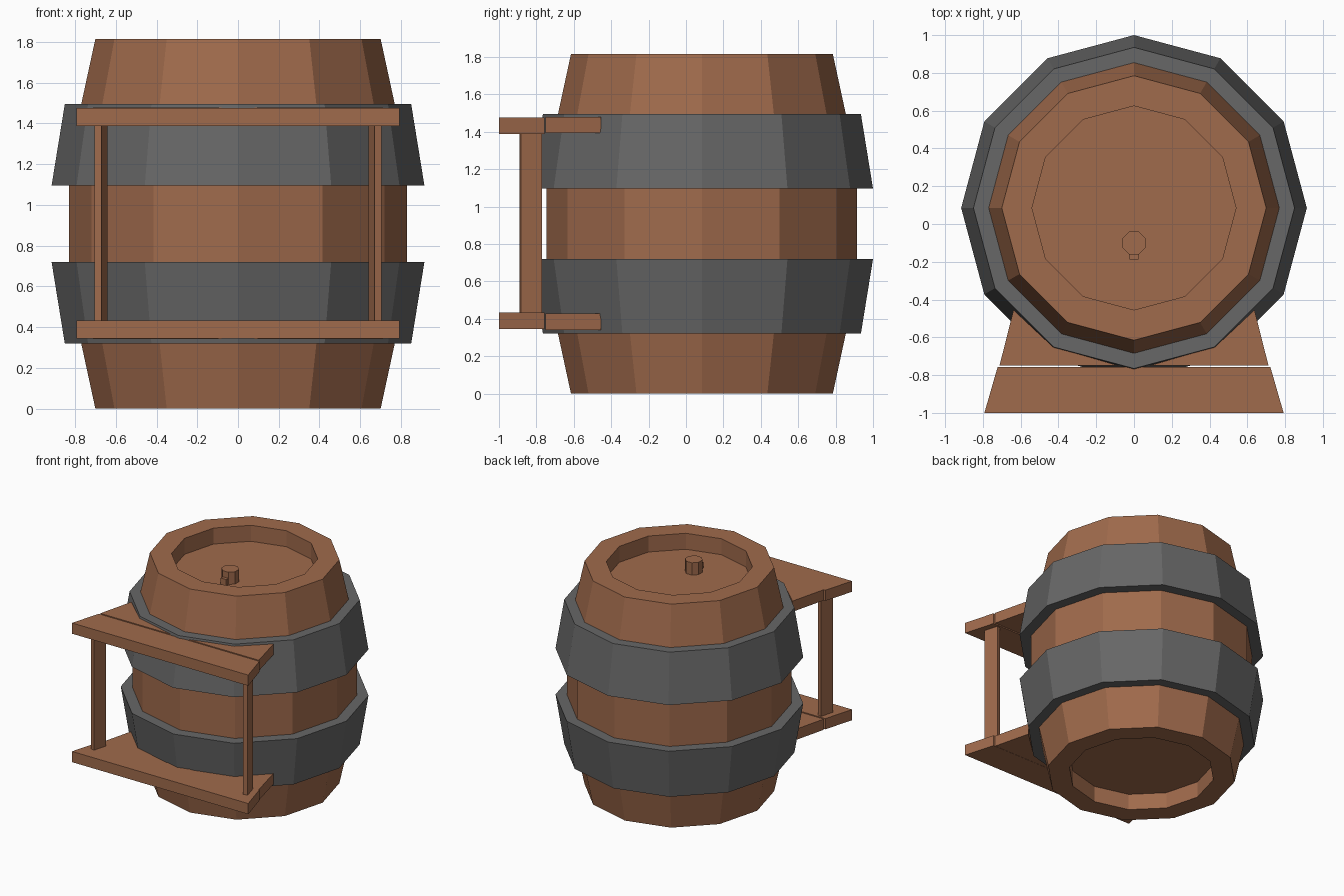
import bpy, bmesh, math
from mathutils import Vector

if "Cube" in bpy.data.objects:
    bpy.data.objects.remove(bpy.data.objects["Cube"])

CY = 0.085    # barrel axis in y
MID = 0.9075  # half height of the barrel


def material(name, rgb):
    m = bpy.data.materials.new(name)
    m.diffuse_color = (*rgb, 1)
    m.use_nodes = True
    m.node_tree.nodes["Principled BSDF"].inputs["Base Color"].default_value = m.diffuse_color
    return m


wood = material("brown wood", (0.35, 0.145, 0.072))
iron = material("grey iron", (0.135, 0.135, 0.135))


def finish(bm, name, mat):
    bmesh.ops.remove_doubles(bm, verts=bm.verts, dist=1e-5)
    bmesh.ops.recalc_face_normals(bm, faces=bm.faces)
    me = bpy.data.meshes.new(name)
    bm.to_mesh(me)
    bm.free()
    me.materials.append(mat)
    ob = bpy.data.objects.new(name, me)
    bpy.context.collection.objects.link(ob)
    return ob


def lathe(name, profile, mat, centre=(0, CY), sides=12, turn=0.0, closed=False):
    """Spin a (radius, z) profile; open profiles get end caps."""
    bm = bmesh.new()
    rings = []
    for r, z in profile:
        rings.append([bm.verts.new((centre[0] + r * math.cos(turn + math.tau * i / sides),
                                    centre[1] + r * math.sin(turn + math.tau * i / sides), z))
                      for i in range(sides)])
    pairs = list(zip(rings, rings[1:]))
    if closed:
        pairs.append((rings[-1], rings[0]))
    else:
        bm.faces.new(rings[0])
        bm.faces.new(rings[-1])
    for a, b in pairs:
        for i in range(sides):
            j = (i + 1) % sides
            bm.faces.new((a[i], a[j], b[j], b[i]))
    return finish(bm, name, mat)


def slab(name, outline, z0, z1, mat):
    """Extrude a flat (x, y) outline between two heights."""
    bm = bmesh.new()
    face = bm.faces.new([bm.verts.new((x, y, z0)) for x, y in outline])
    new = bmesh.ops.extrude_face_region(bm, geom=[face])["geom"]
    bmesh.ops.translate(bm, vec=Vector((0, 0, z1 - z0)),
                        verts=[v for v in new if isinstance(v, bmesh.types.BMVert)])
    return finish(bm, name, mat)


# Barrel body with recessed ends
half = [(0.54, 0.13), (0.54, 0), (0.70, 0), (0.83, 0.6)]
lathe("barrel_body", half + [(r, 2 * MID - z) for r, z in reversed(half)], wood)

# Iron hoops, both flaring downwards / upwards towards the middle
hoop = [(0.85, 0.32), (0.915, 0.72), (0.80, 0.72), (0.74, 0.32)]
lathe("lower_hoop", hoop, iron, closed=True)
lathe("upper_hoop", [(r, 2 * MID - z) for r, z in hoop], iron, closed=True)

# Bung and its small spout on the upper end
lathe("bung", [(0.066, 1.68), (0.066, 1.785)], wood, (0, -0.10), 8, math.pi / 8)
slab("bung_spout", [(-0.025, -0.15), (0.025, -0.15), (0.025, -0.187), (-0.025, -0.187)],
     1.68, 1.735, wood)

# Stand: two flared cradles, each a front board and two shoulders against the hoop
for label, z0, z1, lift in (("lower", 0.345, 0.432, -0.004), ("upper", 1.388, 1.475, 0.004)):
    slab(label + "_cradle_board", [(-0.792, -1), (0.792, -1), (0.722, -0.757), (-0.722, -0.757)],
         z0, z1, wood)
    for side, s in (("left", -1), ("right", 1)):
        slab(f"{label}_cradle_shoulder_{side}",
             [(s * 0.712, -0.75), (s * 0.638, -0.455), (s * 0.43, -0.65), (s * 0.08, -0.75)],
             z0 + lift, z1 + lift, wood)

# Angled posts joining the cradles
for side, s in (("left", -1), ("right", 1)):
    slab("post_" + side,
         [(s * 0.705, -0.882), (s * 0.671, -0.891), (s * 0.640, -0.779), (s * 0.674, -0.770)],
         0.42, 1.40, wood)
